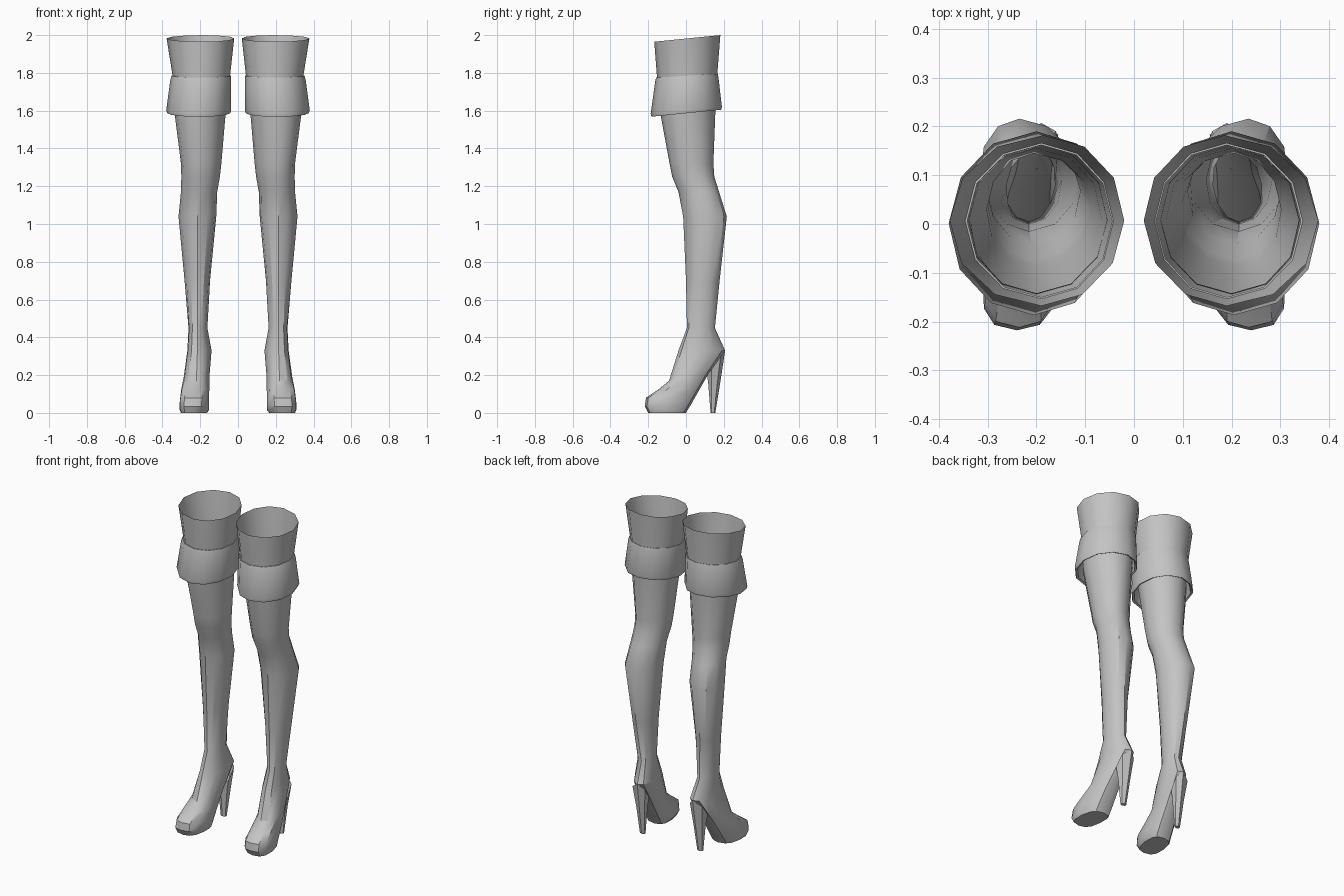
import bpy, bmesh, math
from mathutils import Vector

if "Cube" in bpy.data.objects:
    bpy.data.objects.remove(bpy.data.objects["Cube"])

leather = bpy.data.materials.new("grey leather")
leather.diffuse_color = (0.55, 0.55, 0.55, 1)
leather.use_nodes = True
leather.node_tree.nodes["Principled BSDF"].inputs["Base Color"].default_value = leather.diffuse_color


def ring(front, back, x_in, x_out, power=1.0, n=12):
    """Cross-section through a front and a back point, with its side limits."""
    f, b = Vector(front), Vector(back)
    mid, half = (f + b) / 2, (b - f) / 2
    points = []
    for i in range(n):
        t = math.tau * i / n
        c, s = math.cos(t), math.sin(t)
        c = math.copysign(abs(c) ** power, c) if abs(c) > 1e-6 else 0
        s = math.copysign(abs(s) ** power, s) if abs(s) > 1e-6 else 0
        p = mid + half * c
        p.x += s * ((x_out - mid.x) if s > 0 else (mid.x - x_in))
        points.append(p)
    return points


def loft(name, rings, side, cap=False):
    """Skin a stack of rings; side = -1 mirrors the part."""
    bm = bmesh.new()
    rows = [[bm.verts.new((p.x * side, p.y, p.z)) for p in r] for r in rings]
    for a, b in zip(rows, rows[1:]):
        n = len(a)
        for i in range(n):
            j = (i + 1) % n
            # top-down rings, counted clockwise from the back
            quad = [a[i], a[j], b[j], b[i]]
            bm.faces.new(quad if side > 0 else quad[::-1])
    if cap:
        bm.faces.new(rows[-1] if side > 0 else rows[-1][::-1])
    bmesh.ops.recalc_face_normals(bm, faces=bm.faces)
    mesh = bpy.data.meshes.new(name)
    bm.to_mesh(mesh)
    bm.free()
    mesh.materials.append(leather)
    obj = bpy.data.objects.new(name, mesh)
    bpy.context.collection.objects.link(obj)
    bpy.ops.object.select_all(action='DESELECT')
    obj.select_set(True)
    bpy.context.view_layer.objects.active = obj
    bpy.ops.object.shade_smooth_by_angle(angle=math.radians(33))


# Open shaft, running down the leg into the foot and sole
shaft = [
    ring((.19, -.168, 1.965), (.185, .182, 2.0), .02, .378),
    ring((.19, -.153, 1.77), (.19, .165, 1.785), .043, .345),
    ring((.21, -.135, 1.58), (.2, .155, 1.58), .066, .335),
    ring((.21, -.087, 1.32), (.205, .145, 1.32), .088, .302),
    ring((.21, -.073, 1.25), (.21, .15, 1.25), .096, .3),
    ring((.21, -.04, 1.17), (.22, .175, 1.17), .11, .302),
    ring((.215, -.015, 1.04), (.235, .216, 1.04), .115, .315),
    ring((.215, 0, .7), (.22, .178, .7), .148, .283),
    ring((.215, .005, .45), (.2, .153, .45), .162, .262),
    ring((.215, -.04, .33), (.19, .207, .33), .14, .268),
    ring((.22, -.09, .17), (.2, .115, .2), .152, .288, .9),
    ring((.23, -.145, .125), (.21, .075, .13), .152, .3, .8),
    ring((.235, -.212, .08), (.215, .03, .05), .153, .308, .75),
    ring((.24, -.218, .035), (.22, .003, .006), .153, .31, .75),
    ring((.24, -.2, 0), (.22, 0, 0), .165, .302, .75),
]

# Folded cuff: top lip, flared wall, bottom lip and hollow underside
cuff = [
    ring((.19, -.15, 1.775), (.19, .162, 1.795), .045, .342),
    ring((.19, -.158, 1.775), (.19, .168, 1.795), .038, .352),
    ring((.19, -.163, 1.755), (.19, .172, 1.775), .036, .358),
    ring((.205, -.187, 1.585), (.2, .19, 1.62), .036, .38),
    ring((.205, -.183, 1.568), (.2, .186, 1.605), .041, .374),
    ring((.205, -.17, 1.572), (.2, .175, 1.61), .05, .364),
    ring((.2, -.142, 1.68), (.195, .158, 1.69), .055, .338),
]

# Tapered high heel
heel = [
    ring((.2, .112, .2), (.19, .207, .33), .152, .25, n=6),
    ring((.2, .118, .15), (.193, .183, .17), .165, .232, n=6),
    ring((.2, .13, 0), (.197, .155, 0), .18, .216, n=6),
]

for label, side in (("left", -1), ("right", 1)):
    loft(label + "_boot_shaft", shaft, side, cap=True)
    loft(label + "_cuff", cuff, side)
    loft(label + "_heel", heel, side, cap=True)
